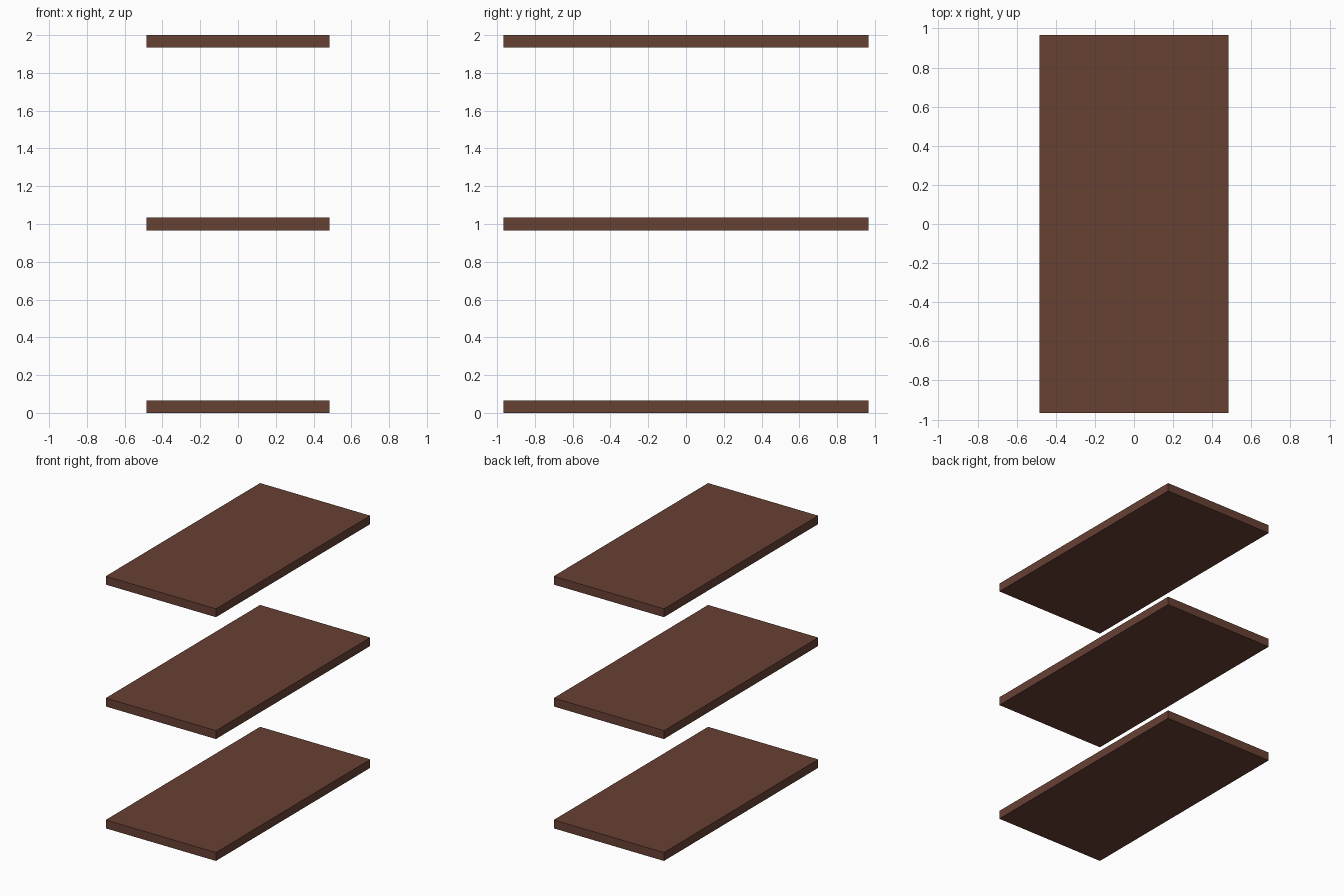
import bpy

if "Cube" in bpy.data.objects:
    bpy.data.objects.remove(bpy.data.objects["Cube"])

# Dark brown wood
wood = bpy.data.materials.new("dark_brown_wood")
wood.diffuse_color = (0.136, 0.052, 0.034, 1.0)
wood.use_nodes = True
wood.node_tree.nodes["Principled BSDF"].inputs["Base Color"].default_value = wood.diffuse_color

WIDTH, LENGTH, THICK = 0.9667, 1.9333, 0.0667
SPACING = 0.96665

# Three identical flat shelves stacked with even gaps
for i, name in enumerate(("bottom_shelf", "middle_shelf", "top_shelf")):
    bpy.ops.mesh.primitive_cube_add(size=1, location=(0, 0, THICK / 2 + i * SPACING))
    shelf = bpy.context.object
    shelf.name = name
    shelf.scale = (WIDTH, LENGTH, THICK)
    bpy.ops.object.transform_apply(location=False, rotation=False, scale=True)
    shelf.data.materials.append(wood)
